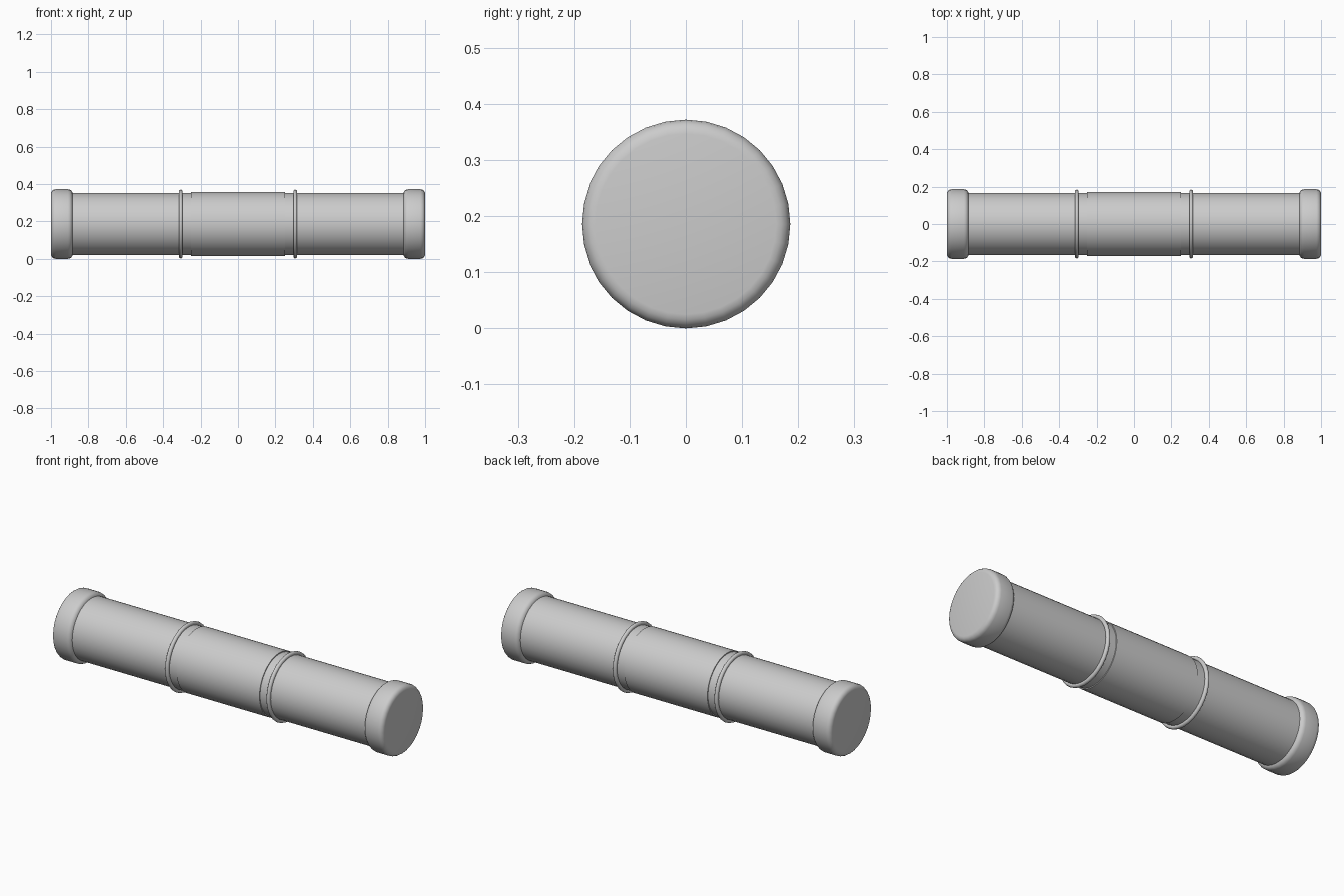
import bpy, math

if "Cube" in bpy.data.objects:
    bpy.data.objects.remove(bpy.data.objects["Cube"])

CZ = 0.186
SIDES = 32


def finish(name):
    ob = bpy.context.object
    ob.name = name
    bpy.ops.object.transform_apply(location=False, rotation=True, scale=True)
    return ob


def cylinder(name, radius, length, x, bevel=0.0):
    bpy.ops.mesh.primitive_cylinder_add(vertices=SIDES, radius=radius, depth=length,
                                        location=(x, 0, CZ), rotation=(0, math.pi / 2, 0))
    ob = finish(name)
    if bevel:
        mod = ob.modifiers.new("rounded_rim", 'BEVEL')
        mod.width = bevel
        mod.segments = 4
        mod.limit_method = 'ANGLE'
        mod.angle_limit = math.radians(40)
        bpy.ops.object.modifier_apply(modifier=mod.name)
    bpy.ops.object.shade_smooth_by_angle(angle=math.radians(35))


# Main tube and slightly wider centre sleeve
cylinder("tube", 0.167, 1.9, 0)
cylinder("centre_sleeve", 0.172, 0.5, 0)

# Rounded end caps and thin rings on both sides
for side, s in (("left", -1), ("right", 1)):
    cylinder(side + "_end_cap", 0.186, 0.116, s * 0.942, bevel=0.025)
    bpy.ops.mesh.primitive_torus_add(major_segments=SIDES, minor_segments=10,
                                     major_radius=0.173, minor_radius=0.011,
                                     location=(s * 0.306, 0, CZ),
                                     rotation=(0, math.pi / 2, 0))
    finish(side + "_ring")
    bpy.ops.object.shade_smooth()
